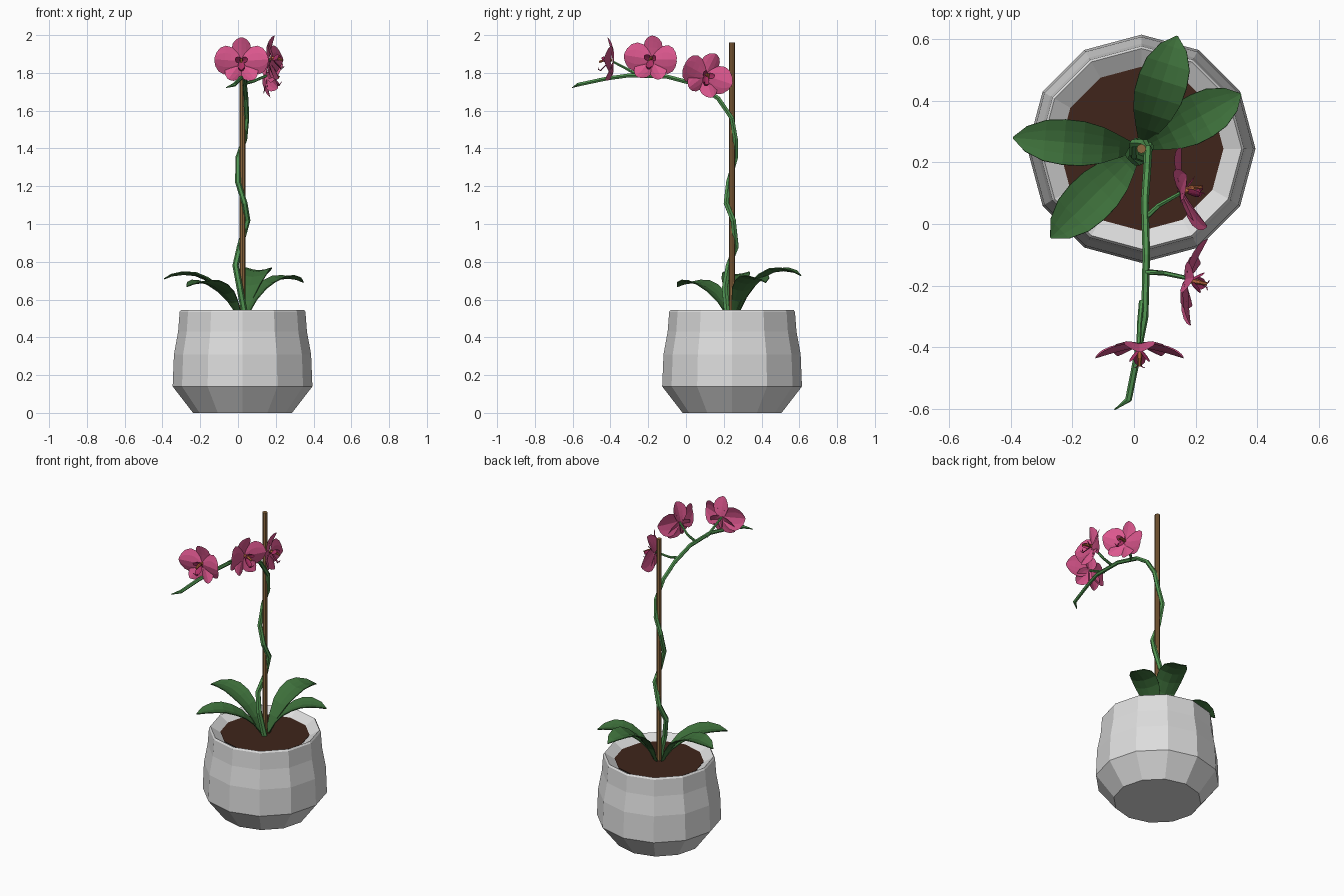
import bpy, bmesh, math
from mathutils import Vector, Matrix

if "Cube" in bpy.data.objects:
    bpy.data.objects.remove(bpy.data.objects["Cube"])

CX, CY = 0.024, 0.244          # pot and stake axis


def material(name, rgb):
    m = bpy.data.materials.new(name)
    m.diffuse_color = (*rgb, 1)
    m.use_nodes = True
    m.node_tree.nodes["Principled BSDF"].inputs["Base Color"].default_value = m.diffuse_color
    return m


GREY = material("pot grey", (0.72, 0.72, 0.72))
SOIL = material("soil brown", (0.05, 0.018, 0.011))
LEAF = material("leaf green", (0.047, 0.16, 0.043))
STEM = material("stem green", (0.085, 0.31, 0.085))
WOOD = material("stake wood", (0.27, 0.14, 0.05))
PINK = material("petal pink", (0.71, 0.095, 0.27))
DARK = material("lip magenta", (0.42, 0.03, 0.13))
ORANGE = material("column orange", (0.5, 0.14, 0.05))


def finish(bm, name, *mats):
    me = bpy.data.meshes.new(name)
    bm.to_mesh(me)
    bm.free()
    ob = bpy.data.objects.new(name, me)
    for m in mats:
        me.materials.append(m)
    bpy.context.collection.objects.link(ob)
    return ob


def skin(bm, rings, closed=True, mat=0):
    """Bridge successive rings of points with quads."""
    vs = [[bm.verts.new(p) for p in r] for r in rings]
    n = len(vs[0])
    for a, b in zip(vs, vs[1:]):
        for i in range(n if closed else n - 1):
            j = (i + 1) % n
            bm.faces.new((a[i], a[j], b[j], b[i])).material_index = mat
    return vs


def lathe(bm, profile, n=12):
    """Revolve (radius, z) points about the pot axis and cap both ends."""
    vs = skin(bm, [[(CX + r * math.cos(k * math.tau / n), CY + r * math.sin(k * math.tau / n), z)
                    for k in range(n)] for r, z in profile])
    bm.faces.new(vs[0][::-1])
    bm.faces.new(vs[-1])


def tube(bm, pts, r0, r1, n=6, mat=0, tip=None):
    """Tapering tube along a path, with an optional smaller last ring."""
    pts = [Vector(p) for p in pts]
    rings = []
    for i, p in enumerate(pts):
        t = (pts[min(i + 1, len(pts) - 1)] - pts[max(i - 1, 0)]).normalized()
        ref = Vector((1, 0, 0)) if abs(t.x) < 0.9 else Vector((0, 1, 0))
        a = (ref - t * ref.dot(t)).normalized()
        b = t.cross(a)
        r = r0 + (r1 - r0) * i / (len(pts) - 1)
        if tip and i == len(pts) - 1:
            r = tip
        rings.append([p + r * (a * math.cos(k * math.tau / n) + b * math.sin(k * math.tau / n))
                      for k in range(n)])
    vs = skin(bm, rings, mat=mat)
    bm.faces.new(vs[0][::-1]).material_index = mat
    bm.faces.new(vs[-1]).material_index = mat


def blade(bm, M, rows, fold, mat=0, cols=4):
    """Leaf or petal: rows of (distance, half width, height), edges lifted by fold."""
    rings = []
    for u, w, h in rows:
        vals = [1 - 2 * c / cols for c in range(cols + 1)]
        rings.append([M @ Vector((u, -v * w, h + fold * abs(v) ** 1.5 * w)) for v in vals])
    skin(bm, [r[::-1] for r in rings], closed=False, mat=mat)


# Pot
bm = bmesh.new()
lathe(bm, [(0.262, 0), (0.37, 0.14), (0.363, 0.31), (0.341, 0.43),
           (0.333, 0.535), (0.325, 0.546), (0.262, 0.505)])
finish(bm, "pot", GREY)

# Soil
bm = bmesh.new()
lathe(bm, [(0.255, 0.49), (0.266, 0.512)])
finish(bm, "soil", SOIL)

# Stake
bm = bmesh.new()
tube(bm, [(CX, CY, 0.45), (CX, CY, 1.96)], 0.0155, 0.0155, 8)
finish(bm, "stake", WOOD)

# Flower spike winding round the stake, then arching forward
bm = bmesh.new()
tube(bm, [(0.04, 0.22, 0.5), (0.01, 0.205, 0.66), (-0.013, 0.225, 0.78), (0.01, 0.265, 0.88),
          (0.05, 0.25, 1.02), (0.035, 0.213, 1.11), (0.0, 0.225, 1.22), (0.0, 0.262, 1.35),
          (0.035, 0.262, 1.45), (0.046, 0.243, 1.56), (0.042, 0.17, 1.665), (0.035, 0.07, 1.735),
          (0.04, -0.1, 1.78), (0.035, -0.3, 1.787), (0.012, -0.42, 1.77), (-0.018, -0.57, 1.738),
          (-0.063, -0.602, 1.722)], 0.0175, 0.0105, tip=0.002)
# Flower stalks
tube(bm, [(0.037, 0.02, 1.745), (0.08, 0.06, 1.755), (0.15, 0.1, 1.785)], 0.009, 0.007)
tube(bm, [(0.04, -0.155, 1.785), (0.1, -0.16, 1.81), (0.17, -0.175, 1.87)], 0.009, 0.007)
tube(bm, [(0.025, -0.25, 1.785), (0.018, -0.32, 1.825), (0.015, -0.388, 1.86)], 0.009, 0.007)
finish(bm, "flower_spike", STEM)

# Leaves: (tip x, tip y, height scale, half width)
RISE = [(0.06, 0.22, -0.1), (0.17, 0.5, 0.32), (0.3, 0.8, 0.63), (0.45, 0.98, 0.84),
        (0.6, 1.0, 0.97), (0.75, 0.9, 1.0), (0.9, 0.55, 0.96), (1.0, 0.03, 0.88)]
for i, (tx, ty, rise, hw) in enumerate([(-0.393, 0.28, 0.2, 0.073), (-0.27, -0.045, 0.155, 0.078),
                                        (0.14, 0.61, 0.22, 0.08), (0.347, 0.422, 0.18, 0.076)]):
    d = Vector((tx - CX, ty - CY))
    M = Matrix.Translation((CX, CY, 0.535)) @ Matrix.Rotation(math.atan2(d.y, d.x), 4, 'Z')
    bm = bmesh.new()
    blade(bm, M, [(u * d.length, w * hw, h * rise) for u, w, h in RISE], 0.22)
    bmesh.ops.recalc_face_normals(bm, faces=bm.faces)
    if sum(f.normal.z for f in bm.faces) < 0:
        bmesh.ops.reverse_faces(bm, faces=bm.faces)
    ob = finish(bm, f"leaf_{i + 1}", LEAF)
    mod = ob.modifiers.new("thickness", 'SOLIDIFY')
    mod.thickness = 0.005

# Petal outlines: (fraction of length, fraction of half width)
ROUND = [(0.0, 0.15), (0.18, 0.6), (0.4, 0.93), (0.62, 1.0), (0.82, 0.82), (0.94, 0.5), (1.0, 0.15)]
OVAL = [(0.0, 0.35), (0.25, 0.8), (0.5, 1.0), (0.75, 0.88), (0.92, 0.55), (1.0, 0.15)]


def flower(name, centre, facing, roll):
    n = Vector(facing).normalized()
    right = Vector((0, 0, 1)).cross(n).normalized()
    up = n.cross(right)
    M = Matrix((right, up, n)).transposed().to_4x4()
    M = Matrix.Translation(centre) @ M @ Matrix.Rotation(math.radians(roll), 4, 'Z')
    bm = bmesh.new()

    def petal(angle, length, half, cup, base, shape, fold=-0.3, mat=0):
        R = M @ Matrix.Rotation(math.radians(angle), 4, 'Z')
        blade(bm, R, [(t * length, w * half, base + cup * t ** 1.3) for t, w in shape], fold, mat)

    # dorsal sepal and lower sepals behind, broad side petals in front
    petal(90, 0.125, 0.052, 0.028, 0.0, OVAL)
    for s in (-1, 1):
        petal(-90 + s * 36, 0.118, 0.05, 0.04, 0.0, OVAL)
        petal(90 - s * 86, 0.143, 0.076, 0.036, 0.012, ROUND)
        petal(90 - s * 65, 0.036, 0.016, 0.042, 0.016, OVAL, 0.3, 1)
    petal(-90, 0.055, 0.02, 0.05, 0.018, OVAL, 0.4, 1)
    # column and whiskers
    tube(bm, [M @ Vector(p) for p in ((0, 0.005, 0.005), (0, 0.006, 0.045), (0, -0.005, 0.072))],
         0.011, 0.006, 6, 2)
    for s in (-1, 1):
        tube(bm, [M @ Vector(p) for p in ((0, -0.05, 0.06), (s * 0.008, -0.045, 0.075),
                                          (s * 0.016, -0.035, 0.078))], 0.003, 0.0015, 4, 1)
    finish(bm, name, PINK, DARK, ORANGE)


flower("flower_front", (0.018, -0.388, 1.862), (0, -1, 0), 0)
flower("flower_middle", (0.165, -0.18, 1.872), (1, -0.2, 0), -5)
flower("flower_rear", (0.15, 0.102, 1.787), (1, 0.3, -0.08), -22)
